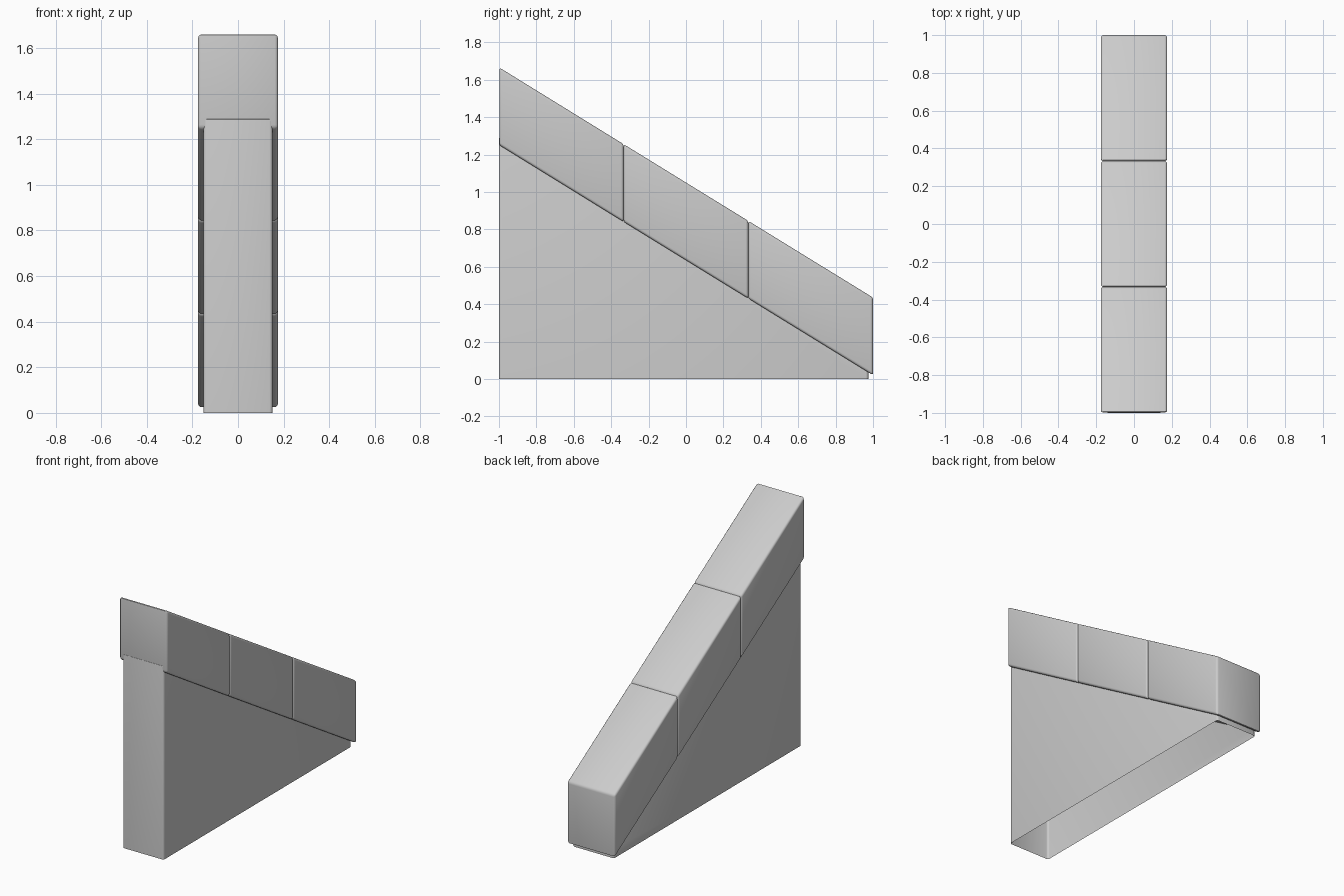
import bpy, bmesh, math

old = bpy.data.objects.get("Cube")
if old:
    bpy.data.objects.remove(old, do_unlink=True)

# Single plain grey
grey = bpy.data.materials.new("plain grey")
grey.use_nodes = True
colour = (0.6, 0.6, 0.6, 1)
grey.diffuse_color = colour
grey.node_tree.nodes["Principled BSDF"].inputs["Base Color"].default_value = colour

SLOPE = -0.615
LENGTH = 2 / 3


def extrude_profile(name, profile, half_width, bevel, open_bottom=False):
    """Extrude a y-z outline across x and soften its edges."""
    bm = bmesh.new()
    sides = [[bm.verts.new((x, y, z)) for y, z in profile]
             for x in (-half_width, half_width)]
    bm.faces.new(sides[0])
    bm.faces.new(sides[1][::-1])
    n = len(profile)
    for i in range(n):
        j = (i + 1) % n
        bm.faces.new((sides[0][i], sides[1][i], sides[1][j], sides[0][j]))
    bmesh.ops.recalc_face_normals(bm, faces=bm.faces)
    if open_bottom:
        floor = [f for f in bm.faces if all(v.co.z < 0.001 for v in f.verts)]
        bmesh.ops.delete(bm, geom=floor, context='FACES_ONLY')
    edges = [e for e in bm.edges if not e.is_boundary]
    bmesh.ops.bevel(bm, geom=edges, offset=bevel, segments=3, profile=0.5,
                    affect='EDGES', clamp_overlap=True)
    mesh = bpy.data.meshes.new(name)
    bm.to_mesh(mesh)
    bm.free()
    mesh.materials.append(grey)
    obj = bpy.data.objects.new(name, mesh)
    bpy.context.collection.objects.link(obj)
    bpy.ops.object.select_all(action='DESELECT')
    obj.select_set(True)
    bpy.context.view_layer.objects.active = obj
    bpy.ops.object.shade_smooth_by_angle(angle=math.radians(45))
    return obj


# Hollow wedge wall, open underneath, its top tucked into the coping
extrude_profile("wedge_wall",
                [(-1, 0), (0.975, 0), (0.975, 0.07), (-1, 1.295)],
                0.152, 0.014, open_bottom=True)

# Three sloping coping blocks with upright ends
for i, label in enumerate(("upper", "middle", "lower")):
    y0 = -1 + i * LENGTH
    y1 = y0 + LENGTH
    top = [1.665 + SLOPE * (y + 1) for y in (y0, y1)]
    low = [1.25 + SLOPE * (y + 1) for y in (y0, y1)]
    start = y0 + (0.002 if i == 0 else 0)
    extrude_profile(label + "_coping_block",
                    [(start, low[0]), (y1, low[1]), (y1, top[1]), (start, top[0])],
                    0.176, 0.014)
